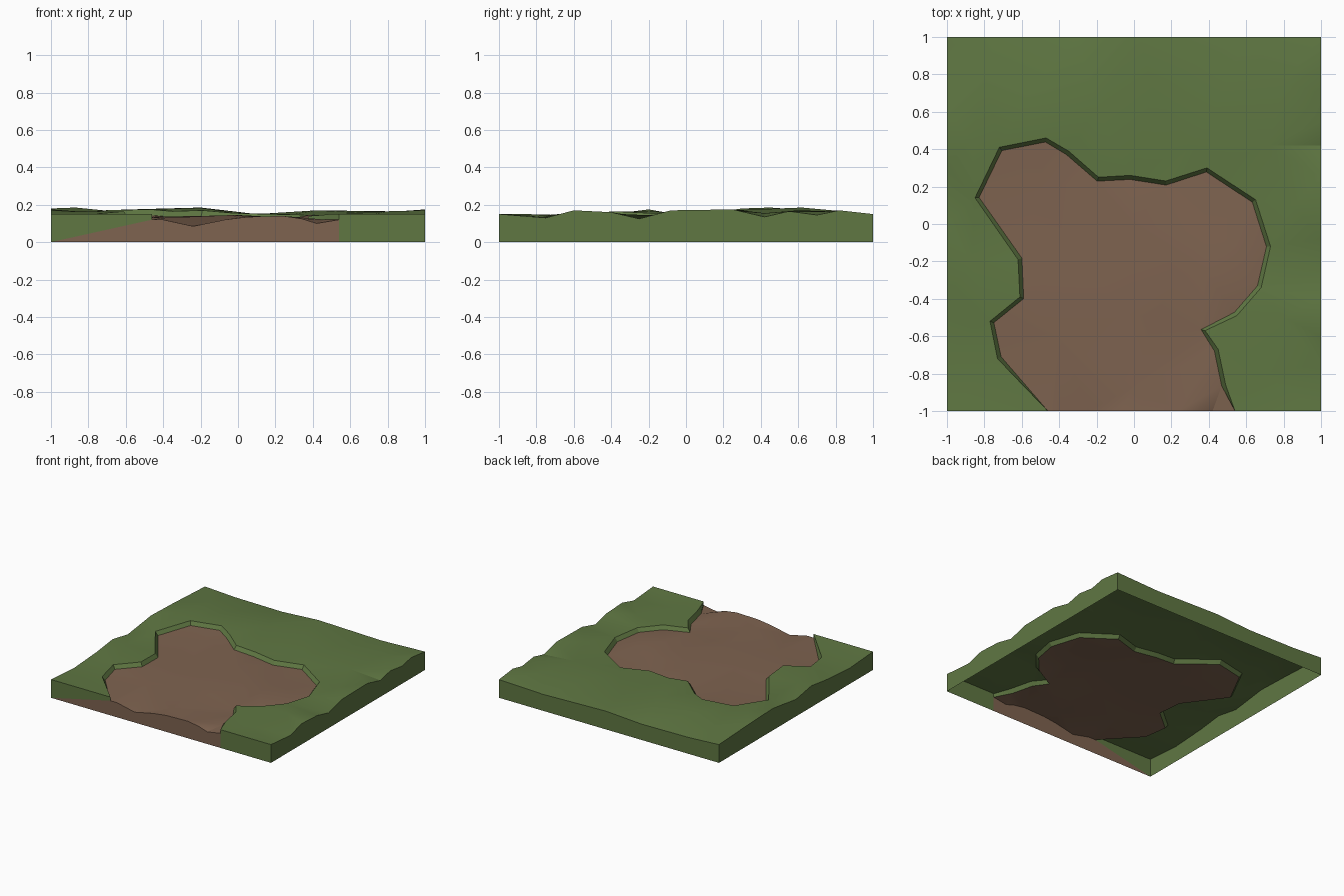
import bpy, bmesh, math
from mathutils import Vector
from mathutils.geometry import delaunay_2d_cdt

if "Cube" in bpy.data.objects:
    bpy.data.objects.remove(bpy.data.objects["Cube"])

# Rim of the worn dirt patch: x, y, grass height (open at the front edge)
RIM = [(-.46, -1, .15), (-.73, -.72, .14), (-.77, -.52, .15), (-.61, -.39, .165),
       (-.62, -.19, .155), (-.85, .14, .15), (-.72, .41, .17), (-.47, .46, .175),
       (-.35, .39, .165), (-.19, .25, .17), (-.02, .26, .155), (.17, .23, .15),
       (.39, .30, .145), (.65, .13, .14), (.73, -.12, .14), (.68, -.34, .15),
       (.55, -.49, .15), (.38, -.57, .14), (.45, -.67, .145), (.49, -.86, .15),
       (.54, -1, .15)]

# Rolling grass control points, first along the tile edges, then inside
GRASS = [(-1, -1, .15), (-1, -.7, .13), (-1, -.4, .15), (-1, -.2, .175), (-1, 0, .14),
         (-1, .3, .18), (-1, .6, .17), (-1, 1, .15),
         (-.73, 1, .135), (-.3, 1, .13), (.03, 1, .15), (.6, 1, .135), (1, 1, .15),
         (1, -1, .15), (1, -.75, .13), (1, -.6, .17), (1, -.4, .16), (1, -.25, .125),
         (1, -.08, .17), (1, .25, .175), (1, .42, .135), (1, .55, .165),
         (1, .7, .145), (1, .82, .17),
         (-.87, .45, .185), (-.57, .7, .175), (-.2, .62, .185), (.1, .72, .15),
         (.42, .6, .17), (.72, .42, .155), (.8, .75, .165), (-.8, .8, .16),
         (-.87, -.2, .165), (-.85, -.55, .15), (.8, -.5, .165), (.68, -.8, .14),
         (.3, .42, .15), (.85, .1, .16)]

# Dirt control points
DIRT = [(-.4, -1, .12), (-.24, -1, .085), (-.07, -1, .12), (.05, -1, .135),
        (.24, -1, .14), (.34, -1, .125), (.42, -1, .10),
        (-.5, .2, .135), (0, 0, .145), (-.3, -.2, .13), (.37, -.05, .125),
        (.25, -.27, .12), (-.03, -.48, .145), (.38, -.26, .145), (.1, -.5, .135),
        (0, -.87, .13), (-.4, -.6, .13), (.52, -.1, .135)]


def make_material(name, color):
    m = bpy.data.materials.new(name)
    m.diffuse_color = (*color, 1)
    m.use_nodes = True
    m.node_tree.nodes["Principled BSDF"].inputs["Base Color"].default_value = m.diffuse_color
    return m


def inside(p, poly):
    hit = False
    for a, b in zip(poly, poly[1:] + poly[:1]):
        if (a[1] > p[1]) != (b[1] > p[1]):
            if p[0] < a[0] + (b[0] - a[0]) * (p[1] - a[1]) / (b[1] - a[1]):
                hit = not hit
    return hit


def surface(bm, rim, points, keep_inside):
    """Triangulate rim plus control points, keeping one side of the rim."""
    pts = rim + points
    edges = [(i, i + 1) for i in range(len(rim) - 1)]
    co, _, faces, orig, _, _ = delaunay_2d_cdt(
        [Vector(p[:2]) for p in pts], edges, [], 0, 1e-5)
    verts = [bm.verts.new((c.x, c.y, pts[o[0]][2])) for c, o in zip(co, orig)]
    for f in faces:
        mid = sum((co[i] for i in f), Vector((0, 0))) / len(f)
        if inside(mid, rim) == keep_inside:
            face = bm.faces.new([verts[i] for i in f])
            face.normal_update()
            if face.normal.z < 0:
                face.normal_flip()


def skirt(bm, bottom):
    """Drop the outer tile edges down to the given bottom height."""
    border = []
    for e in bm.edges:
        a, b = (v.co.copy() for v in e.verts)
        for k in (0, 1):
            if len(e.link_faces) == 1 and abs(a[k]) > .9999 and abs(a[k] - b[k]) < 1e-4:
                border.append((a, b, k))
    for a, b, k in border:
        wall(bm, [a, b, Vector((b.x, b.y, bottom(b))), Vector((a.x, a.y, bottom(a)))], k)


def wall(bm, corners, k):
    face = bm.faces.new([bm.verts.new(c) for c in corners])
    face.normal_update()
    if face.normal[k] * corners[0][k] < 0:
        face.normal_flip()


def finish(bm, name, mat):
    bmesh.ops.remove_doubles(bm, verts=bm.verts, dist=1e-4)
    loose = [v for v in bm.verts if not v.link_faces]
    bmesh.ops.delete(bm, geom=loose, context='VERTS')
    me = bpy.data.meshes.new(name)
    bm.to_mesh(me)
    bm.free()
    ob = bpy.data.objects.new(name, me)
    bpy.context.collection.objects.link(ob)
    me.materials.append(mat)
    bpy.context.view_layer.objects.active = ob
    ob.select_set(True)
    bpy.ops.object.shade_smooth_by_angle(angle=math.radians(20))
    ob.select_set(False)


# Lower rim: inset and sunk below the grass rim
low = []
for i, (x, y, z) in enumerate(RIM):
    if 0 < i < len(RIM) - 1:
        a, b, c = (Vector(RIM[j][:2]) for j in (i - 1, i, i + 1))
        d = (b - a).normalized() + (c - b).normalized()
        d.normalize()
        x, y = x + d.y * .022, y - d.x * .022
    low.append((x, y, z - .03))

# Grass with bank and outer walls
grass = bmesh.new()
surface(grass, RIM, GRASS, False)
skirt(grass, lambda p: .12 * (p.x + 1) / .54 if p.y < -.999 and p.x < 0 else 0)
for i in range(len(RIM) - 1):
    grass.faces.new([grass.verts.new(p) for p in (RIM[i], RIM[i + 1], low[i + 1], low[i])][::-1])
finish(grass, "grass_ground", make_material("grass", (.115, .185, .055)))

# Dirt patch with its front wall and the sloping wedge at its left end
dirt = bmesh.new()
surface(dirt, low, DIRT, True)
skirt(dirt, lambda p: 0)
wall(dirt, [Vector((-1, -1, 0)), Vector((-.46, -1, 0)), Vector(low[0])], 1)
finish(dirt, "dirt_patch", make_material("dirt", (.21, .125, .08)))
